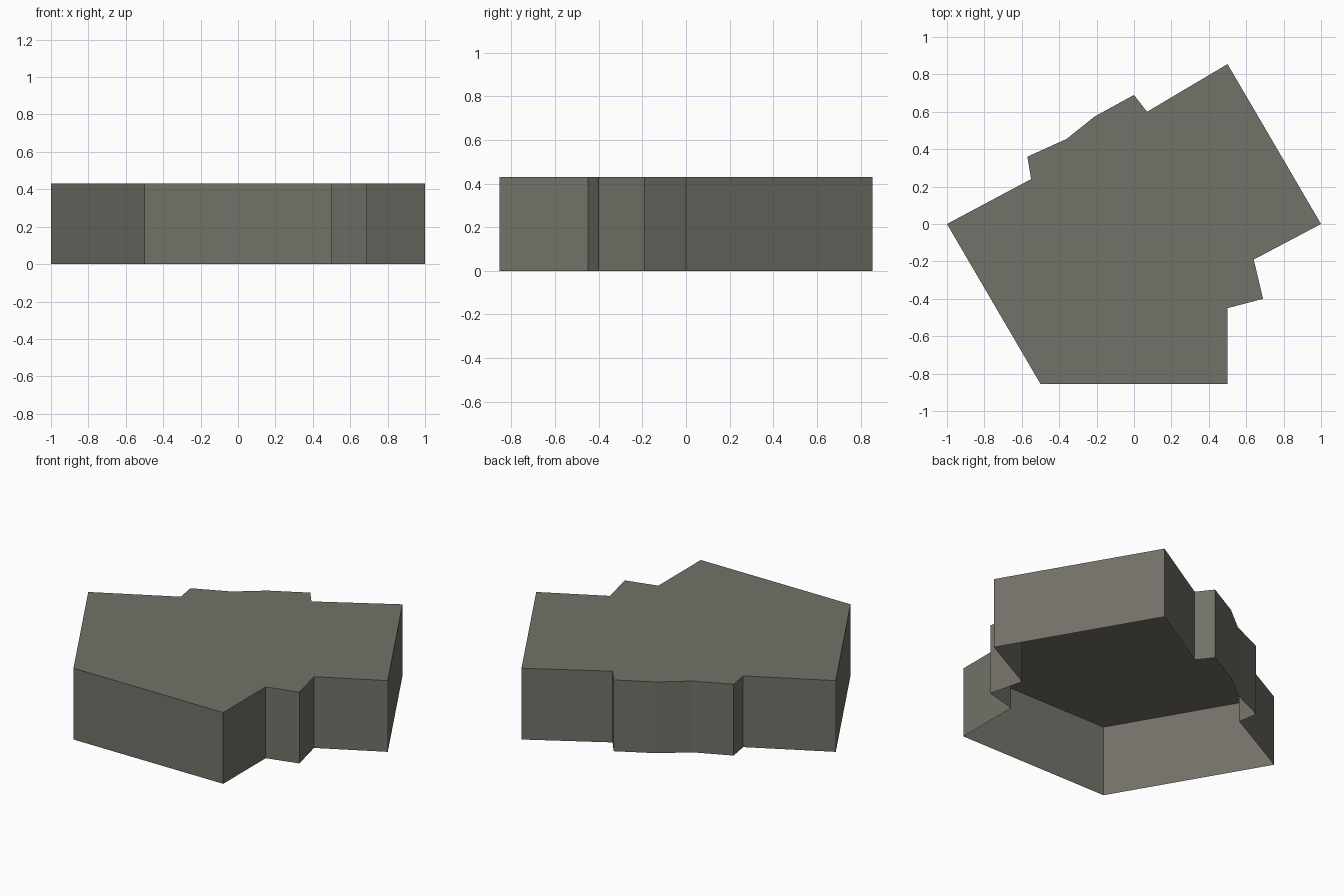
import bpy, bmesh

if "Cube" in bpy.data.objects:
    bpy.data.objects.remove(bpy.data.objects["Cube"])

HEIGHT = 0.43

# Footprint, counter-clockwise from the left corner
OUTLINE = [(-1, 0), (-0.5, -0.855), (0.5, -0.855), (0.5, -0.45),
           (0.69, -0.40), (0.64, -0.19), (1, 0), (0.5, 0.855),
           (0.07, 0.60), (0, 0.69), (-0.21, 0.575), (-0.36, 0.455),
           (-0.57, 0.36), (-0.55, 0.24)]

stone = bpy.data.materials.new("warm grey stone")
stone.diffuse_color = (0.17, 0.164, 0.14, 1)
stone.use_nodes = True
stone.node_tree.nodes["Principled BSDF"].inputs["Base Color"].default_value = stone.diffuse_color

# Open-bottomed shell: flat top with walls hanging down to the ground
bm = bmesh.new()
top = [bm.verts.new((x, y, HEIGHT)) for x, y in OUTLINE]
base = [bm.verts.new((x, y, 0)) for x, y in OUTLINE]
bm.faces.new(top)
for i in range(len(OUTLINE)):
    j = (i + 1) % len(OUTLINE)
    bm.faces.new((base[i], base[j], top[j], top[i]))

mesh = bpy.data.meshes.new("rock_slab")
bm.to_mesh(mesh)
bm.free()
mesh.materials.append(stone)
slab = bpy.data.objects.new("rock_slab", mesh)
bpy.context.collection.objects.link(slab)
